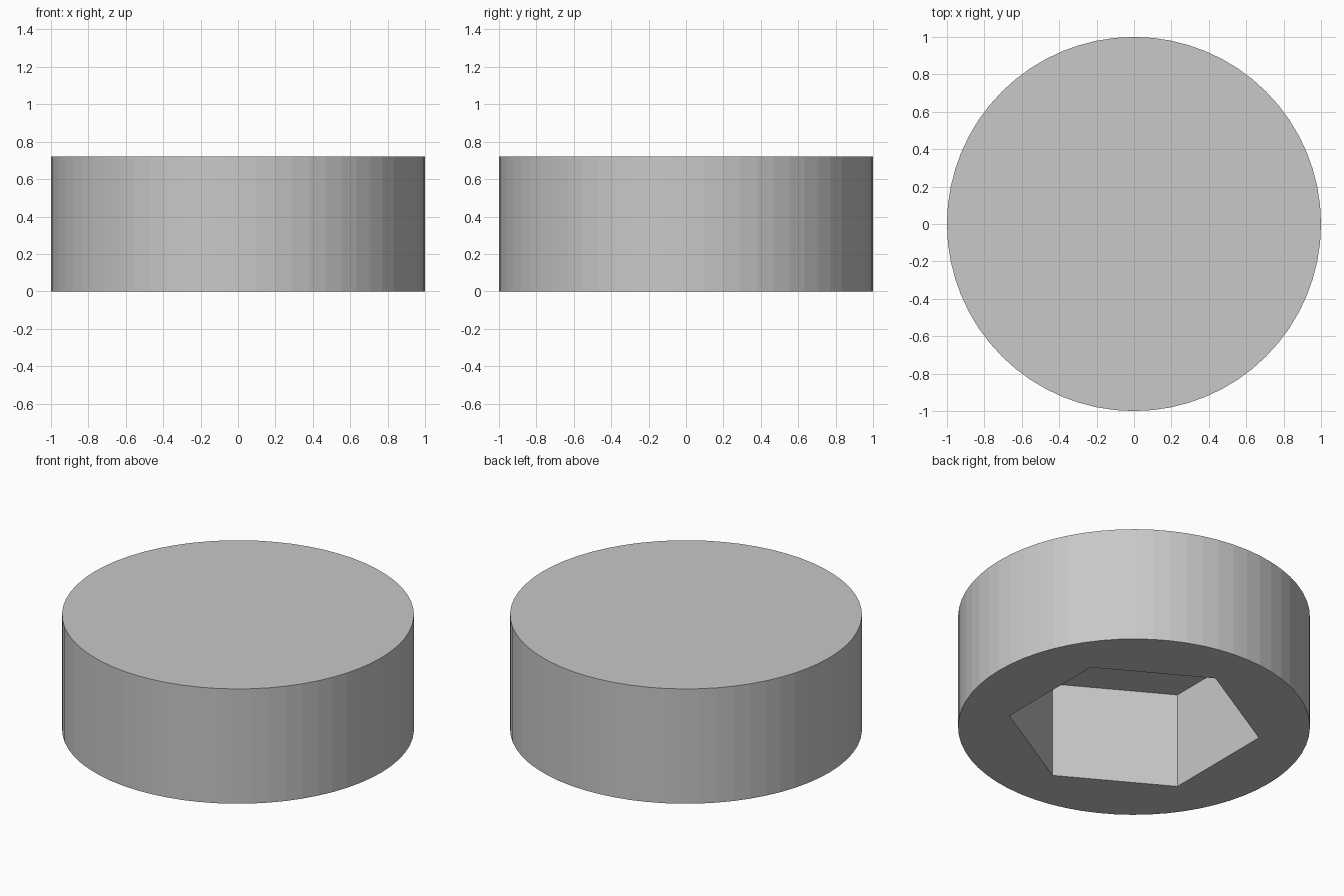
import bpy
import bmesh
from math import cos, sin, tau, radians

cube = bpy.data.objects.get("Cube")
if cube:
    bpy.data.objects.remove(cube, do_unlink=True)

HEIGHT = 0.72
SOCKET_RADIUS = 0.72
SOCKET_DEPTH = 0.6

# Plain grey material
grey = bpy.data.materials.new("plain grey")
grey.use_nodes = True
colour = (0.58, 0.58, 0.58, 1)
grey.diffuse_color = colour
grey.node_tree.nodes["Principled BSDF"].inputs["Base Color"].default_value = colour

bm = bmesh.new()


def ring(radius, sides, z, turn=0):
    """Closed loop of vertices around the z axis."""
    return [bm.verts.new((radius * cos(tau * i / sides + turn),
                          radius * sin(tau * i / sides + turn), z))
            for i in range(sides)]


def wall(low, high):
    """Quads joining two matching rings."""
    n = len(low)
    for i in range(n):
        j = (i + 1) % n
        bm.faces.new((low[i], low[j], high[j], high[i]))


def rim_edges(loop):
    return [bm.edges.get((v, loop[i - 1])) for i, v in enumerate(loop)]


# Round outer body with closed top
outer_low, outer_high = ring(1, 64, 0), ring(1, 64, HEIGHT)
wall(outer_low, outer_high)
bm.faces.new(outer_high)

# Six-sided blind socket opening downwards, corners on the y axis
hex_low = ring(SOCKET_RADIUS, 6, 0, radians(30))
hex_high = ring(SOCKET_RADIUS, 6, SOCKET_DEPTH, radians(30))
wall(hex_low, hex_high)
bm.faces.new(hex_high)

# Flat underside between the outer edge and the socket
bmesh.ops.triangle_fill(bm, use_beauty=True, use_dissolve=False,
                        edges=rim_edges(outer_low) + rim_edges(hex_low))
bmesh.ops.recalc_face_normals(bm, faces=bm.faces)

mesh = bpy.data.meshes.new("round_cap")
bm.to_mesh(mesh)
bm.free()
mesh.materials.append(grey)
cap = bpy.data.objects.new("round_cap", mesh)
bpy.context.collection.objects.link(cap)
